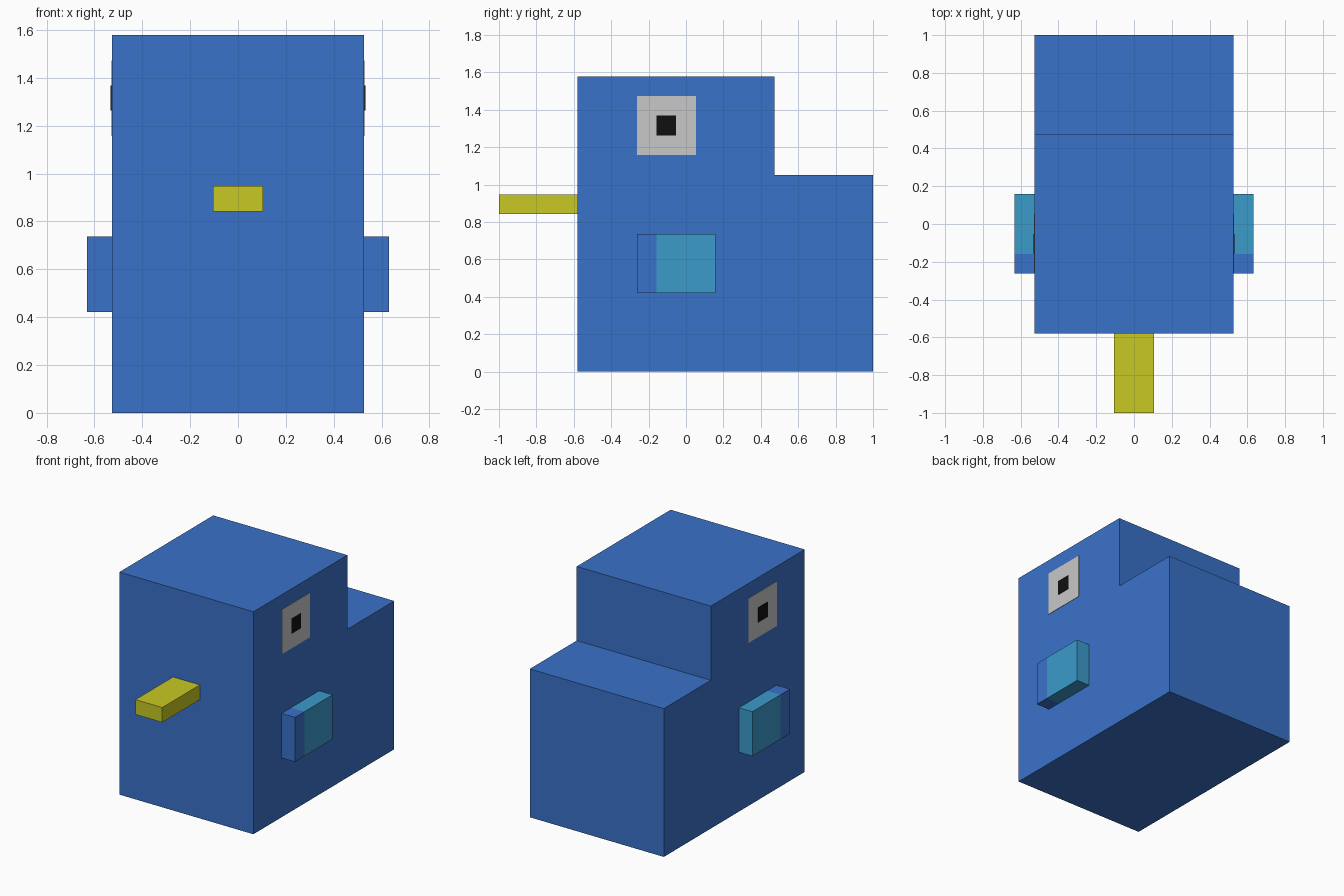
import bpy
import bmesh

if "Cube" in bpy.data.objects:
    bpy.data.objects.remove(bpy.data.objects["Cube"])

U = 2 / 19  # block unit: the model is 19 units long


def material(name, rgb):
    m = bpy.data.materials.new(name)
    m.diffuse_color = (*rgb, 1)
    m.use_nodes = True
    m.node_tree.nodes["Principled BSDF"].inputs["Base Color"].default_value = m.diffuse_color
    return m


blue = material("blue", (0.042, 0.168, 0.584))
teal = material("teal", (0.045, 0.328, 0.597))
yellow = material("yellow", (0.578, 0.578, 0.017))
pale_grey = material("pale grey", (0.578, 0.578, 0.578))
black = material("black", (0.005, 0.005, 0.005))


def finish(bm, name, *mats):
    bmesh.ops.recalc_face_normals(bm, faces=bm.faces)
    mesh = bpy.data.meshes.new(name)
    bm.to_mesh(mesh)
    bm.free()
    for m in mats:
        mesh.materials.append(m)
    obj = bpy.data.objects.new(name, mesh)
    bpy.context.collection.objects.link(obj)
    return obj


def block(x, y, z):
    """Box spanning (min, max) ranges on each axis."""
    bm = bmesh.new()
    bmesh.ops.create_cube(bm, size=1)
    for v in bm.verts:
        v.co = [(a + b) / 2 + c * (b - a) for (a, b), c in zip((x, y, z), v.co)]
    return bm


def units(a, b, offset=0):
    return (a * U + offset, b * U + offset)


def along(a, b):
    """Range along y, counted in units from the beak tip."""
    return units(a, b, -1)


# Stepped body: side profile extruded across the width
profile = [(4, 0), (19, 0), (19, 10), (14, 10), (14, 15), (4, 15)]
bm = bmesh.new()
side = bm.faces.new([bm.verts.new((-5 * U, y * U - 1, z * U)) for y, z in profile])
new = bmesh.ops.extrude_face_region(bm, geom=[side])["geom"]
bmesh.ops.translate(bm, vec=(10 * U, 0, 0),
                    verts=[g for g in new if isinstance(g, bmesh.types.BMVert)])
finish(bm, "body", blue)

# Beak
finish(block(units(-1, 1), along(0, 4), units(8, 9)), "beak", yellow)

for label, s in (("right", 1), ("left", -1)):
    def outward(a, b):
        return tuple(sorted((s * a, s * b)))

    # Wing: blue leading edge, teal behind the cut
    bm = block(outward(5 * U, 6 * U), along(7, 11), units(4, 7))
    cut = 8 * U - 1
    bmesh.ops.bisect_plane(bm, geom=bm.verts[:] + bm.edges[:] + bm.faces[:],
                           plane_co=(0, cut, 0), plane_no=(0, 1, 0))
    for f in bm.faces:
        f.material_index = int(f.calc_center_median().y > cut)
    finish(bm, label + "_wing", blue, teal)

    # Eye: thin pale plate with a pupil plate on it
    face = 5 * U
    finish(block(outward(face, face + 0.003), along(7, 10), units(11, 14)),
           label + "_eye", pale_grey)
    finish(block(outward(face + 0.003, face + 0.006), along(8, 9), units(12, 13)),
           label + "_pupil", black)
